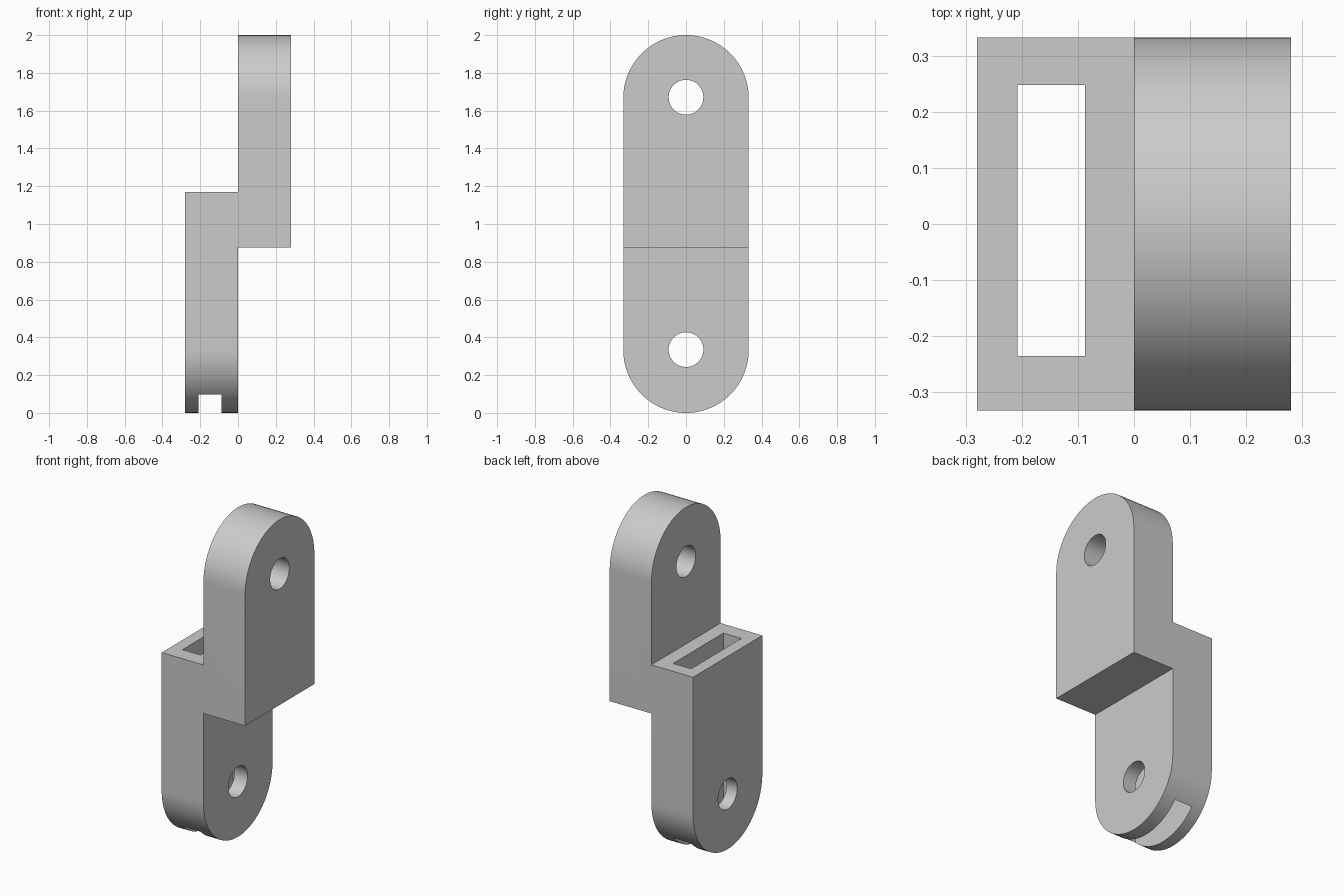
import bpy
import bmesh
from math import sin, cos, pi, radians

if "Cube" in bpy.data.objects:
    bpy.data.objects.remove(bpy.data.objects["Cube"], do_unlink=True)

R = 0.332           # radius of the rounded ends
T = 0.28            # thickness of each plate
SHELF, STEP = 1.17, 0.875
HOLE_R = 0.092
SEG = 48

grey = bpy.data.materials.new("light grey")
grey.use_nodes = True
grey.diffuse_color = (0.6, 0.6, 0.6, 1)
grey.node_tree.nodes["Principled BSDF"].inputs["Base Color"].default_value = (0.6, 0.6, 0.6, 1)


def prism(name, outline, depth):
    """Extrude a closed 3D outline along the depth vector."""
    bm = bmesh.new()
    face = bm.faces.new([bm.verts.new(p) for p in outline])
    new = bmesh.ops.extrude_face_region(bm, geom=[face])["geom"]
    verts = [v for v in new if isinstance(v, bmesh.types.BMVert)]
    bmesh.ops.translate(bm, verts=verts, vec=depth)
    bmesh.ops.recalc_face_normals(bm, faces=bm.faces)
    mesh = bpy.data.meshes.new(name)
    bm.to_mesh(mesh)
    bm.free()
    mesh.materials.append(grey)
    obj = bpy.data.objects.new(name, mesh)
    bpy.context.collection.objects.link(obj)
    return obj


def arc(z, radius, start, end, steps):
    angles = [start + (end - start) * i / steps for i in range(steps + 1)]
    return [(-0.5, radius * cos(a), z + radius * sin(a)) for a in angles]


# Offset double plate: stepped outline swept from front to back
stepped = [(-T, -0.1), (0, -0.1), (0, STEP), (T, STEP),
           (T, 2.1), (0, 2.1), (0, SHELF), (-T, SHELF)]
body = prism("offset_link", [(x, -0.5, z) for x, z in stepped], (0, 1, 0))

# Rounded ends
capsule = prism("rounded_outline",
                arc(2 - R, R, 0, pi, SEG) + arc(R, R, pi, 2 * pi, SEG), (1, 0, 0))
cutters = [(capsule, 'INTERSECT')]

# Pin holes
for z in (R + 0.003, 2 - R + 0.003):
    hole = prism("pin_hole", arc(z, HOLE_R, 0, 2 * pi, SEG)[:-1], (1, 0, 0))
    cutters.append((hole, 'DIFFERENCE'))

# Vertical slot through the lower plate
x0, x1, y0, y1 = -0.208, -0.087, -0.235, 0.248
slot = prism("slot", [(x0, y0, -0.2), (x1, y0, -0.2), (x1, y1, -0.2), (x0, y1, -0.2)],
             (0, 0, 1.6))
cutters.append((slot, 'DIFFERENCE'))

# Apply all cuts and discard the cutters
bpy.context.view_layer.objects.active = body
body.select_set(True)
for cutter, operation in cutters:
    mod = body.modifiers.new(cutter.name, 'BOOLEAN')
    mod.object = cutter
    mod.operation = operation
    mod.solver = 'EXACT'
    bpy.ops.object.modifier_apply(modifier=mod.name)
    bpy.data.objects.remove(cutter, do_unlink=True)

bpy.ops.object.shade_smooth_by_angle(angle=radians(30))
